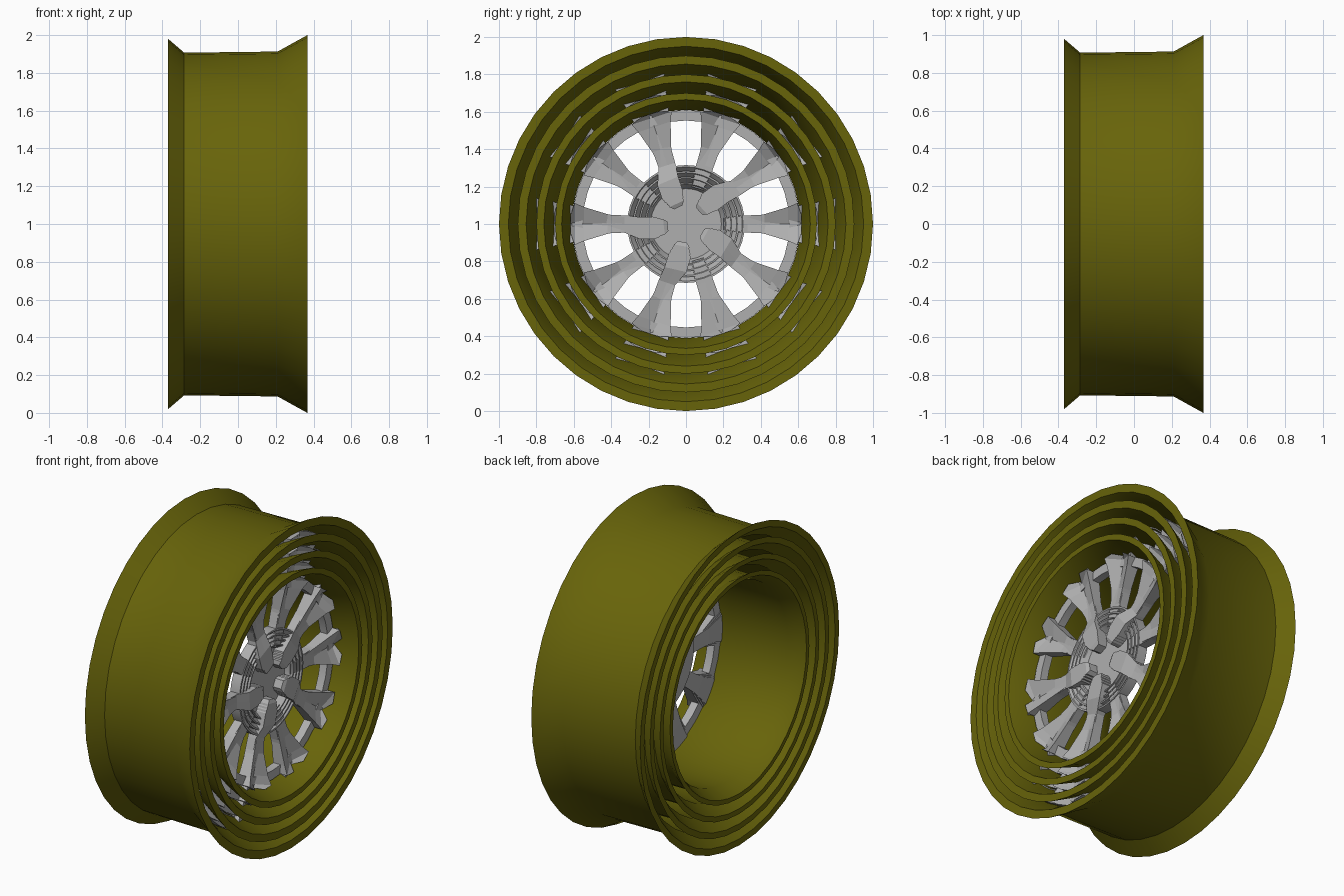
import bpy, bmesh
from math import cos, sin, pi, radians

if "Cube" in bpy.data.objects:
    bpy.data.objects.remove(bpy.data.objects["Cube"])

SIDES = 40
CENTRE_Z = 1.0


def paint(name, colour):
    m = bpy.data.materials.new(name)
    m.diffuse_color = colour
    m.use_nodes = True
    m.node_tree.nodes["Principled BSDF"].inputs["Base Color"].default_value = m.diffuse_color
    return m


olive = paint("olive_paint", (0.136, 0.126, 0.003, 1))
metal = paint("grey_metal", (0.43, 0.43, 0.43, 1))


def finish(bm, name, mat, smooth=True):
    bmesh.ops.remove_doubles(bm, verts=bm.verts, dist=1e-5)
    bmesh.ops.recalc_face_normals(bm, faces=bm.faces)
    me = bpy.data.meshes.new(name)
    bm.to_mesh(me)
    bm.free()
    ob = bpy.data.objects.new(name, me)
    bpy.context.collection.objects.link(ob)
    ob.location.z = CENTRE_Z
    me.materials.append(mat)
    if smooth:
        bpy.ops.object.select_all(action='DESELECT')
        bpy.context.view_layer.objects.active = ob
        ob.select_set(True)
        bpy.ops.object.shade_smooth_by_angle(angle=radians(30))


def lathe(bm, profile, s, closed=True):
    """Turn (x, radius) points around the x axis; s scales the radius."""
    rings = []
    for i in range(SIDES):
        a = 2 * pi * i / SIDES
        rings.append([bm.verts.new((x, r * s * cos(a), r * s * sin(a))) for x, r in profile])
    n = len(profile)
    for i in range(SIDES):
        p, q = rings[i], rings[(i + 1) % SIDES]
        for j in range(n if closed else n - 1):
            k = (j + 1) % n
            bm.faces.new((p[j], p[k], q[k], q[j]))


def spoke(bm, stations, angle, s):
    """Loft a spoke through (radius, half width, front x, back x, groove, twist)."""
    loops = []
    for r, w, xf, xb, groove, twist in stations:
        a = angle + radians(twist)
        pts = [(xb, -w), (xb, w), (xf, w), (xf - groove, 0), (xf, -w)]
        loops.append([bm.verts.new((x, s * (r * cos(a) - t * sin(a)),
                                    s * (r * sin(a) + t * cos(a)))) for x, t in pts])
    for p, q in zip(loops, loops[1:]):
        for j in range(5):
            k = (j + 1) % 5
            bm.faces.new((p[j], p[k], q[k], q[j]))
    bm.faces.new(loops[0])
    bm.faces.new(loops[-1])


RIM = [(0.367, 1.0), (0.21, 0.913), (-0.285, 0.907), (-0.37, 0.98),
       (-0.37, 0.94), (-0.28, 0.872), (0.21, 0.872), (0.367, 0.95)]
RING = [(0.235, 0.87), (0.235, 0.79), (0.185, 0.79), (0.185, 0.87)]
HUB = [(0.19, 0), (0.19, 0.27), (0.23, 0.305), (0.23, 0.315), (0.165, 0.315), (0.165, 0)]
OUTER = [(0.33, 0.046, 0.225, 0.17, 0, 0), (0.47, 0.052, 0.225, 0.17, 0, 0),
         (0.60, 0.075, 0.235, 0.175, 0.012, 0), (0.78, 0.13, 0.265, 0.185, 0.04, 0),
         (0.85, 0.16, 0.285, 0.185, 0.055, 0), (0.882, 0.07, 0.285, 0.185, 0.055, 0)]
SHORT = [(0.285, 0.046, 0.22, 0.17, 0, 0)] + OUTER
LONG = [(0.14, 0.035, 0.245, 0.17, 0, 7), (0.17, 0.06, 0.255, 0.17, 0, 7),
        (0.25, 0.06, 0.255, 0.17, 0, 5)] + OUTER

# Four nested wheels, each narrower in radius but equally deep
for i, s in enumerate((1.0, 0.9, 0.8, 0.7), 1):
    # Rim shell
    bm = bmesh.new()
    lathe(bm, RIM, s)
    finish(bm, f"rim_{i}", olive)

    # Ring joining the spoke ends
    bm = bmesh.new()
    lathe(bm, RING, s)
    finish(bm, f"spoke_ring_{i}", metal)

    # Dished hub
    bm = bmesh.new()
    lathe(bm, HUB, s, closed=False)
    finish(bm, f"hub_{i}", metal)

    # Alternating long and short spokes
    bm = bmesh.new()
    for k in range(10):
        spoke(bm, LONG if k % 2 else SHORT, k * pi / 5, s)
    finish(bm, f"spokes_{i}", metal, smooth=False)
